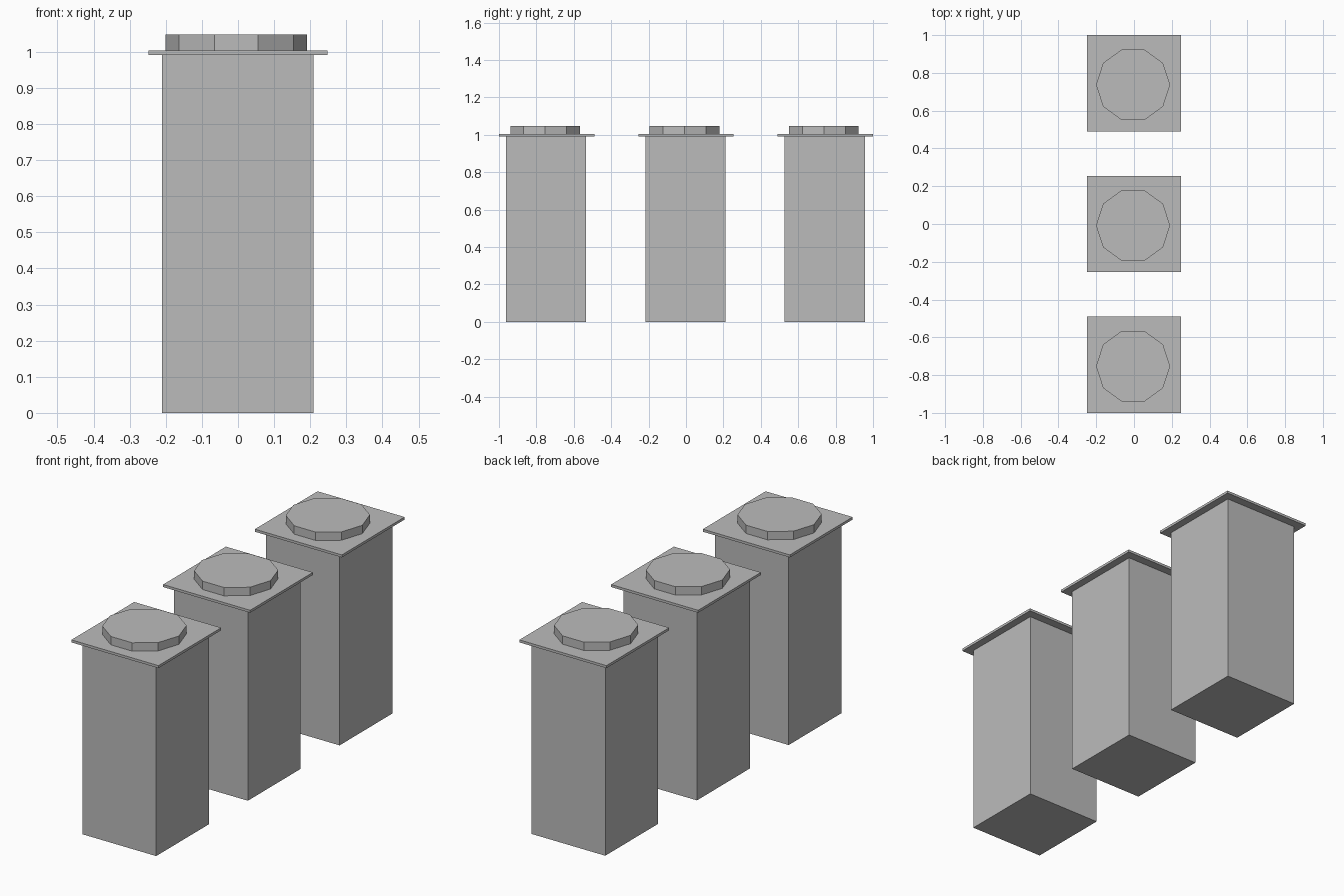
import bpy
import math

cube = bpy.data.objects.get("Cube")
if cube:
    bpy.data.objects.remove(cube, do_unlink=True)

# One plain grey for everything
grey = bpy.data.materials.new("plain_grey")
grey.use_nodes = True
colour = (0.5, 0.5, 0.5, 1)
grey.diffuse_color = colour
grey.node_tree.nodes["Principled BSDF"].inputs["Base Color"].default_value = colour


def finish(name):
    obj = bpy.context.object
    obj.name = name
    obj.data.materials.append(grey)


def box(name, centre, size):
    bpy.ops.mesh.primitive_cube_add(size=1, location=centre)
    bpy.context.object.scale = size
    finish(name)


def decagon(name, centre, radius, depth):
    # A corner points along x, so flat sides face front and back
    bpy.ops.mesh.primitive_cylinder_add(vertices=10, radius=radius, depth=depth,
                                        location=centre, rotation=(0, 0, math.pi / 2))
    finish(name)


BODY_TOP, PLATE_TOP, CAP_TOP = 0.991, 1.004, 1.047

# Three identical pedestals in a row from front to back
for place, y in (("front", -0.745), ("middle", 0), ("back", 0.745)):
    box(place + "_pillar", (-0.001, y - 0.003, BODY_TOP / 2), (0.419, 0.429, BODY_TOP))
    box(place + "_top_plate", (0, y, (BODY_TOP + PLATE_TOP) / 2),
        (0.495, 0.51, PLATE_TOP - BODY_TOP))
    decagon(place + "_round_cap", (-0.005, y - 0.008, (PLATE_TOP + CAP_TOP) / 2),
            0.196, CAP_TOP - PLATE_TOP)
